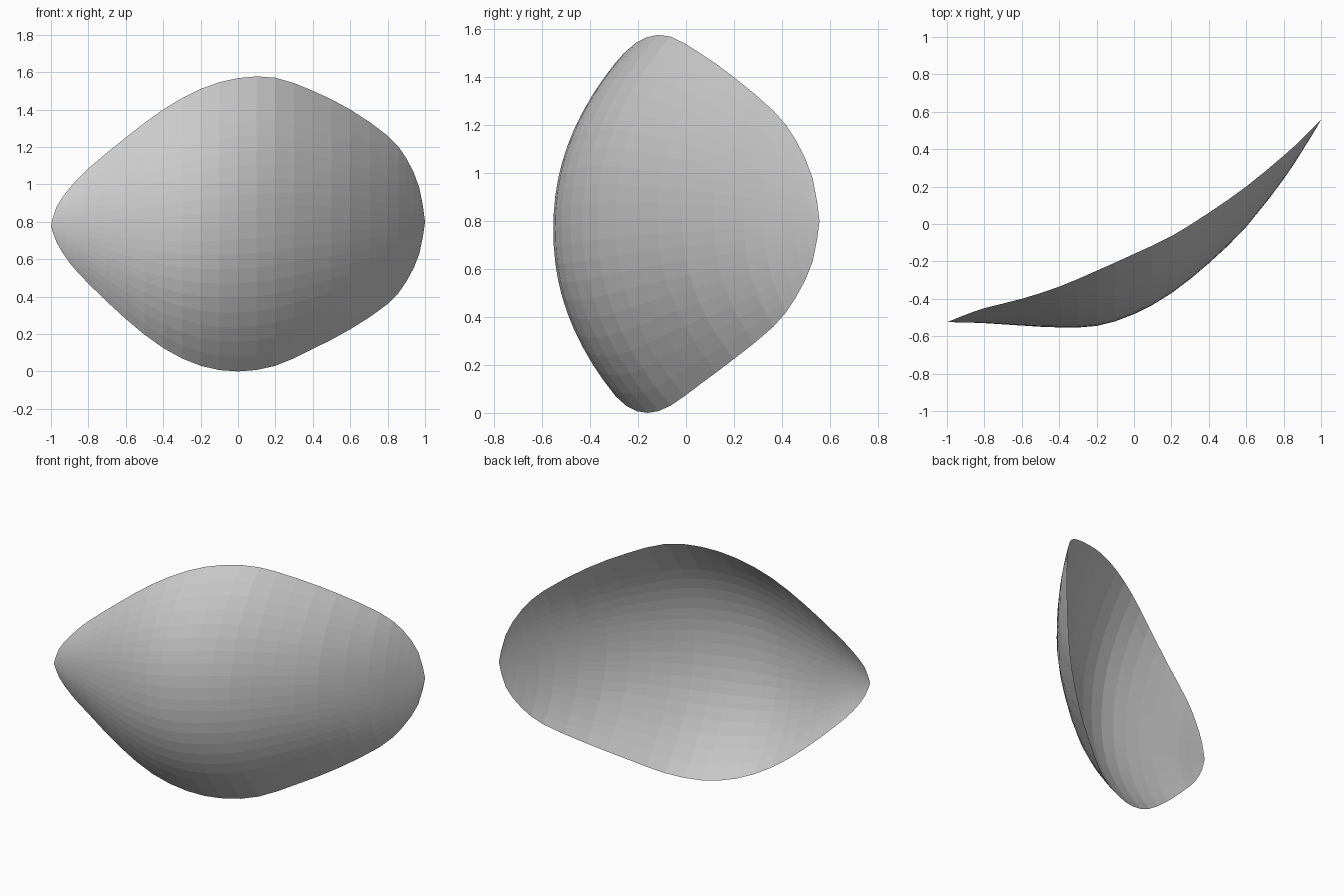
import bpy, bmesh

if "Cube" in bpy.data.objects:
    bpy.data.objects.remove(bpy.data.objects["Cube"])

# Cross-sections along the shell: x, lower rim z, upper rim z, rim y, foremost y
SECTIONS = [
    (-1.00, 0.78, 0.78, -0.525, -0.525),
    (-0.97, 0.69, 0.88, -0.513, -0.525),
    (-0.90, 0.58, 0.98, -0.485, -0.527),
    (-0.80, 0.47, 1.085, -0.450, -0.530),
    (-0.60, 0.28, 1.25, -0.400, -0.543),
    (-0.40, 0.125, 1.40, -0.335, -0.553),
    (-0.20, 0.03, 1.51, -0.250, -0.545),
    (0.00, 0.00, 1.568, -0.160, -0.482),
    (0.20, 0.03, 1.570, -0.065, -0.370),
    (0.40, 0.12, 1.50, 0.060, -0.210),
    (0.60, 0.225, 1.40, 0.200, -0.015),
    (0.80, 0.36, 1.26, 0.365, 0.240),
    (0.90, 0.48, 1.14, 0.457, 0.392),
    (0.97, 0.63, 0.98, 0.528, 0.505),
    (1.00, 0.80, 0.80, 0.557, 0.557),
]
ACROSS = 20


def spline(a, b, c, d, t):
    """Catmull-Rom blend between b and c."""
    return 0.5 * (2*b + (c - a)*t + (2*a - 5*b + 4*c - d)*t*t
                  + (3*b - a - 3*c + d)*t**3)


def refine(rows, steps):
    """Smoothly subdivide the section list."""
    out = []
    last = len(rows) - 1
    for i in range(last):
        a, b, c, d = rows[max(i-1, 0)], rows[i], rows[i+1], rows[min(i+2, last)]
        for s in range(steps):
            out.append([spline(*q, s / steps) for q in zip(a, b, c, d)])
    out.append(list(rows[-1]))
    return out


# Curved open shell: each section bulges forward from the rim
bm = bmesh.new()
columns = []
for x, lo, hi, rim, front in refine(SECTIONS, 2):
    col = []
    for j in range(ACROSS + 1):
        t = 2 * j / ACROSS - 1
        bulge = 1 - abs(t) ** 2.15
        z = (lo + hi) / 2 + t * (hi - lo) / 2
        col.append(bm.verts.new((x, rim + (front - rim) * bulge, z)))
    columns.append(col)
for a, b in zip(columns, columns[1:]):
    for j in range(ACROSS):
        bm.faces.new((a[j], b[j], b[j+1], a[j+1]))

# Close the pointed ends
bmesh.ops.remove_doubles(bm, verts=bm.verts, dist=0.0005)

mesh = bpy.data.meshes.new("curved_shell")
bm.to_mesh(mesh)
bm.free()
shell = bpy.data.objects.new("curved_shell", mesh)
bpy.context.collection.objects.link(shell)
